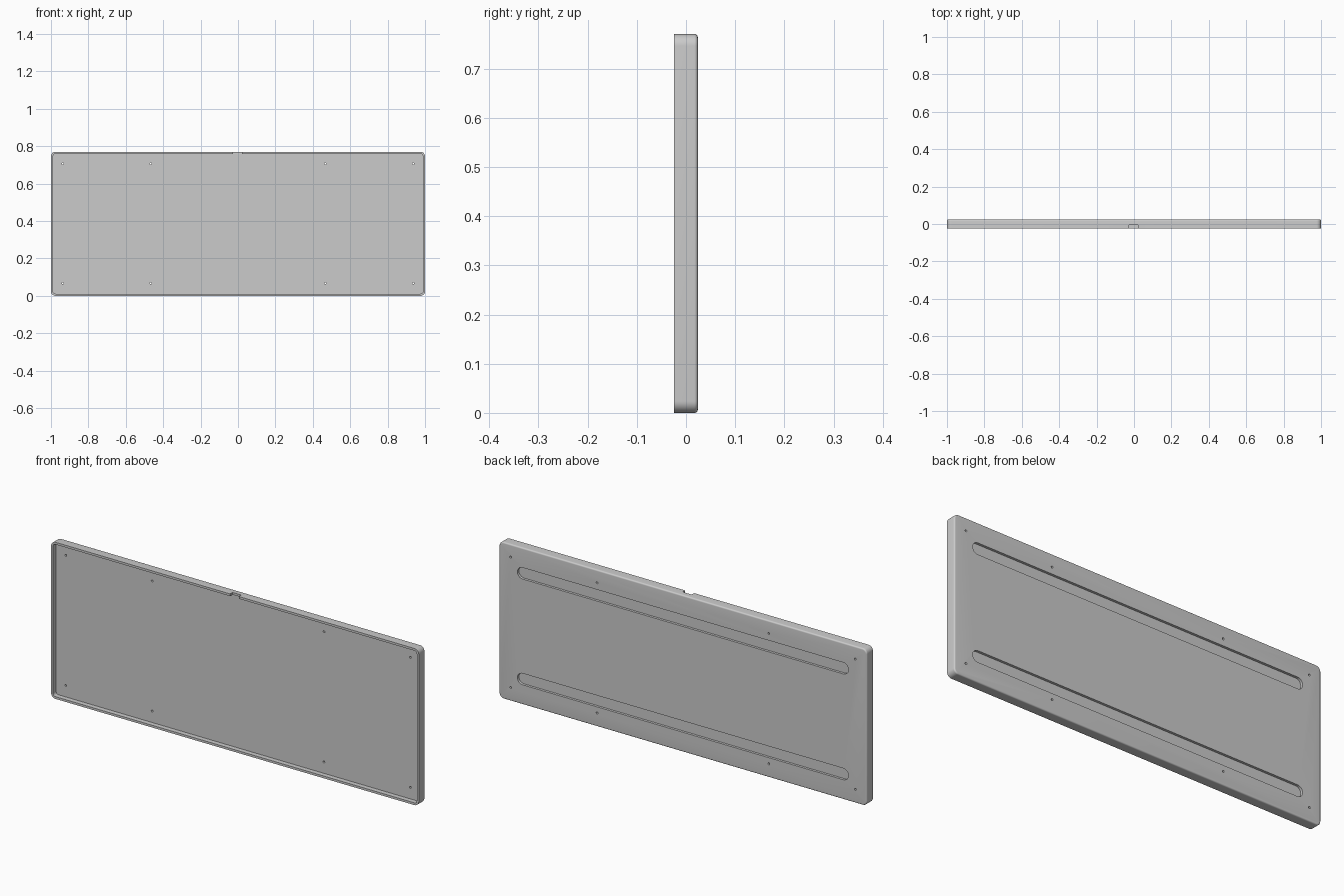
import bpy, bmesh
from math import sin, cos, pi
from mathutils import Matrix

if "Cube" in bpy.data.objects:
    bpy.data.objects.remove(bpy.data.objects["Cube"])

HEIGHT, HALF_DEPTH, WALL, CORNER = 0.77, 0.024, 0.011, 0.024
BACK_ROUND = 0.007
FLOOR_Y = 0.0


def rounded_outline(half_w, half_h, radius, cz, steps=8):
    """Rounded rectangle in the x-z plane."""
    pts = []
    for q, (sx, sz) in enumerate(((1, 1), (-1, 1), (-1, -1), (1, -1))):
        for i in range(steps + 1):
            a = (q + i / steps) * pi / 2
            pts.append((sx * (half_w - radius) + radius * cos(a),
                        cz + sz * (half_h - radius) + radius * sin(a)))
    return pts


def loft(bm, rings):
    """Skin a closed solid through (outline, y) rings."""
    loops = [[bm.verts.new((x, y, z)) for x, z in pts] for pts, y in rings]
    n = len(loops[0])
    for a, b in zip(loops, loops[1:]):
        for i in range(n):
            bm.faces.new((a[i], a[(i + 1) % n], b[(i + 1) % n], b[i]))
    bm.faces.new(loops[0])
    bm.faces.new(loops[-1])


def to_object(bm, name):
    bmesh.ops.recalc_face_normals(bm, faces=bm.faces)
    mesh = bpy.data.meshes.new(name)
    bm.to_mesh(mesh)
    bm.free()
    obj = bpy.data.objects.new(name, mesh)
    bpy.context.collection.objects.link(obj)
    return obj


def panel_ring(inset, y):
    return rounded_outline(1 - inset, HEIGHT / 2 - inset, CORNER - inset, HEIGHT / 2), y


# Tray shell: recessed front, raised rim, rounded back edge
rings = [panel_ring(WALL, FLOOR_Y), panel_ring(WALL, -HALF_DEPTH), panel_ring(0, -HALF_DEPTH)]
for i in range(7):
    a = i / 6 * pi / 2
    rings.append(panel_ring(BACK_ROUND * (1 - cos(a)),
                            HALF_DEPTH - BACK_ROUND * (1 - sin(a))))
bm = bmesh.new()
loft(bm, rings)
panel = to_object(bm, "tray_panel")

bm = bmesh.new()
# Long blind grooves on the back
for z in (0.125, 0.645):
    slot = rounded_outline(0.9, 0.028, 0.0279, z)
    loft(bm, [(slot, HALF_DEPTH - 0.012), (slot, HALF_DEPTH + 0.02)])
# Screw holes through the floor
for x in (-0.937, -0.467, 0.467, 0.937):
    for z in (0.067, 0.707):
        bmesh.ops.create_cone(bm, cap_ends=True, segments=20, radius1=0.005, radius2=0.005,
                              depth=0.1, matrix=Matrix.Translation((x, 0.03, z))
                              @ Matrix.Rotation(pi / 2, 4, 'X'))
# Cable notch in the top rim
bmesh.ops.create_cube(bm, size=1, matrix=Matrix.Translation((-0.003, -0.0225, HEIGHT))
                      @ Matrix.Diagonal((0.048, 0.035, 0.04, 1)))
cutter = to_object(bm, "panel_cutter")
cutter.hide_render = True

mod = panel.modifiers.new("cutouts", 'BOOLEAN')
mod.operation = 'DIFFERENCE'
mod.solver = 'EXACT'
mod.object = cutter
bpy.context.view_layer.objects.active = panel
panel.select_set(True)
bpy.ops.object.modifier_apply(modifier=mod.name)
bpy.data.objects.remove(cutter)
bpy.ops.object.shade_smooth_by_angle(angle=pi / 6)
